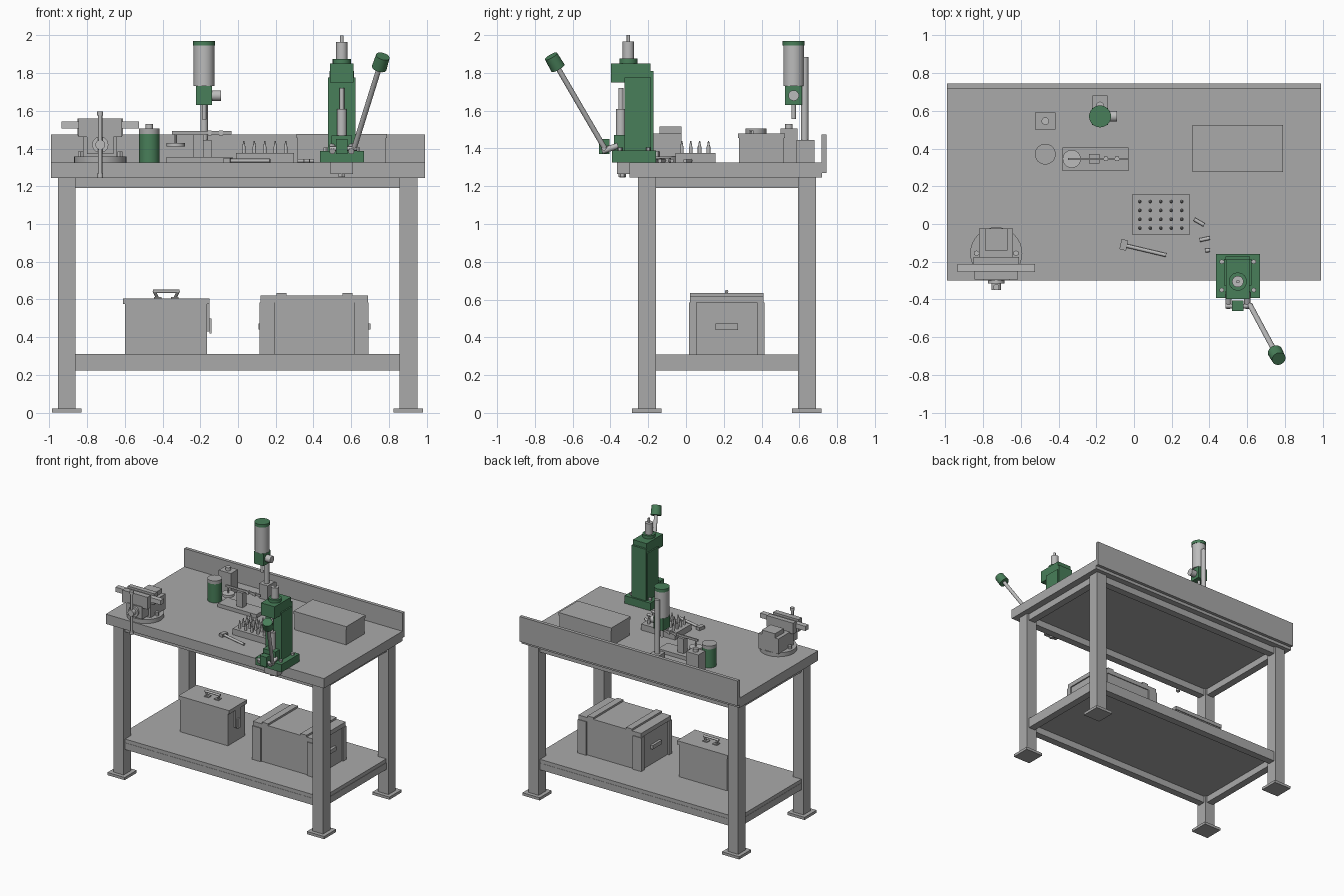
import bpy, bmesh, math
from mathutils import Vector, Matrix


def material(name, rgb):
    m = bpy.data.materials.new(name)
    m.diffuse_color = (*rgb, 1)
    return m


GREY = material("workshop grey", (0.40, 0.40, 0.40))
STEEL = material("light steel", (0.50, 0.50, 0.50))
GREEN = material("machine green", (0.065, 0.21, 0.10))


def finish(name, bm, mat, smooth=False):
    me = bpy.data.meshes.new(name)
    bm.to_mesh(me)
    bm.free()
    me.materials.append(mat)
    ob = bpy.data.objects.new(name, me)
    bpy.context.collection.objects.link(ob)
    if smooth:
        bpy.ops.object.select_all(action='DESELECT')
        ob.select_set(True)
        bpy.context.view_layer.objects.active = ob
        bpy.ops.object.shade_smooth_by_angle(angle=math.radians(35))
    return ob


def box(name, x0, x1, y0, y1, z0, z1, mat=GREY, turn=0):
    bm = bmesh.new()
    bmesh.ops.create_cube(bm, size=1)
    mid = Vector(((x0 + x1) / 2, (y0 + y1) / 2, (z0 + z1) / 2))
    m = (Matrix.Translation(mid) @ Matrix.Rotation(math.radians(turn), 4, 'Z')
         @ Matrix.Diagonal((x1 - x0, y1 - y0, z1 - z0, 1)))
    bm.transform(m)
    return finish(name, bm, mat)


def rod(name, a, b, r, mat=STEEL, r2=None, sides=24):
    a, b = Vector(a), Vector(b)
    d = b - a
    bm = bmesh.new()
    bmesh.ops.create_cone(bm, cap_ends=True, segments=sides, radius1=r,
                          radius2=r if r2 is None else r2, depth=d.length)
    bm.transform(Matrix.Translation((a + b) / 2) @ d.to_track_quat('Z', 'Y').to_matrix().to_4x4())
    return finish(name, bm, mat, True)


def upright(name, x, y, z0, z1, r, mat=STEEL, r2=None, sides=24):
    return rod(name, (x, y, z0), (x, y, z1), r, mat, r2, sides)


TOP = 1.325

# Bench: top, backboard, legs, feet, rails, shelf
box("bench_top", -0.99, 0.99, -0.30, 0.72, 1.245, TOP)
box("backboard", -0.99, 0.99, 0.717, 0.745, 1.27, 1.475)
for x in (-0.907, 0.903):
    for y in (-0.207, 0.64):
        box("leg", x - 0.047, x + 0.047, y - 0.047, y + 0.047, 0.02, 1.245)
        box("foot", x - 0.078, x + 0.078, y - 0.078, y + 0.078, 0, 0.022)
for z0, z1 in ((1.19, 1.245), (0.225, 0.28)):
    for y in (-0.207, 0.64):
        box("long_rail", -0.87, 0.87, y - 0.03, y + 0.03, z0, z1)
    for x in (-0.907, 0.903):
        box("side_rail", x - 0.03, x + 0.03, -0.17, 0.60, z0, z1)
box("shelf", -0.935, 0.93, -0.235, 0.668, 0.28, 0.31)

# Small tool case on the shelf
box("case_body", -0.60, -0.165, 0.105, 0.325, 0.31, 0.575)
box("case_lid", -0.61, -0.15, 0.098, 0.332, 0.575, 0.605)
for x, s in ((-0.425, -1), (-0.335, 1)):
    box("case_handle_foot", x - 0.02, x + 0.02, 0.195, 0.235, 0.605, 0.612)
    rod("case_handle_side", (x, 0.215, 0.605), (x + s * 0.02, 0.215, 0.645), 0.008, sides=10)
rod("case_handle_grip", (-0.45, 0.215, 0.643), (-0.31, 0.215, 0.643), 0.009, sides=12)
box("case_latch_plate", -0.165, -0.15, 0.185, 0.245, 0.43, 0.575)
box("case_latch", -0.152, -0.14, 0.20, 0.23, 0.42, 0.50, STEEL)

# Crate with battens and end handles
box("crate_body", 0.13, 0.68, 0.027, 0.403, 0.31, 0.585)
box("crate_lid", 0.12, 0.69, 0.022, 0.41, 0.585, 0.62)
for x0, x1 in ((0.115, 0.195), (0.615, 0.692)):
    for y0, y1 in ((0.015, 0.055), (0.375, 0.415)):
        box("crate_corner", x0, x1, y0, y1, 0.31, 0.585)
for x in (0.23, 0.58):
    box("crate_top_slat", x - 0.027, x + 0.027, 0.022, 0.41, 0.62, 0.635)
for x in (0.122, 0.69):
    box("crate_handle", x - 0.013, x + 0.013, 0.155, 0.275, 0.44, 0.472)

# Bench vise
VX = -0.73
upright("vise_base", VX, -0.155, TOP, 1.358, 0.138, GREY, sides=32)
for s in (-1, 1):
    upright("vise_base_bolt", VX + s * 0.105, -0.155, 1.355, 1.385, 0.015, sides=6)
box("vise_body", VX - 0.09, VX + 0.09, -0.22, -0.025, 1.355, 1.48)
box("vise_anvil", VX - 0.06, VX + 0.06, -0.14, -0.025, 1.48, 1.515)
box("vise_rear_jaw", VX - 0.12, VX + 0.12, -0.215, -0.175, 1.47, 1.56)
box("vise_front_jaw", VX - 0.115, VX + 0.115, -0.295, -0.25, 1.46, 1.56)
box("vise_slide", VX - 0.07, VX + 0.07, -0.30, -0.2, 1.37, 1.47)
box("vise_held_bar", VX - 0.205, VX + 0.205, -0.253, -0.212, 1.505, 1.543, STEEL)
rod("vise_screw_collar", (VX, -0.22, 1.42), (VX, -0.315, 1.42), 0.043)
rod("vise_screw_head", (VX, -0.30, 1.42), (VX, -0.35, 1.42), 0.026)
upright("vise_handle", VX, -0.335, 1.245, 1.595, 0.011, sides=12)
for z in (1.245, 1.575):
    upright("vise_handle_end", VX, -0.335, z, z + 0.022, 0.016, sides=12)

# Green canister and block with knob
upright("canister", -0.47, 0.37, TOP, 1.478, 0.054, GREEN, sides=32)
upright("canister_lid", -0.47, 0.37, 1.478, 1.505, 0.055, GREY, sides=32)
box("measure_block", -0.525, -0.415, 0.50, 0.59, TOP, 1.505)
upright("measure_knob", -0.47, 0.545, 1.505, 1.53, 0.02, sides=16)

# Column stand with green-capped hopper
HX, HY = -0.18, 0.57
box("hopper_stand", -0.22, -0.14, 0.585, 0.68, TOP, 1.445)
upright("hopper_column", HX, 0.628, 1.445, 1.885, 0.02)
upright("hopper_tube", HX, HY, 1.73, 1.945, 0.055, sides=32)
upright("hopper_cap", HX, HY, 1.945, 1.97, 0.058, GREEN, sides=32)
box("hopper_housing", HX - 0.043, HX + 0.043, HY - 0.045, HY + 0.045, 1.63, 1.73, GREEN)
rod("hopper_knob", (-0.14, HY, 1.68), (-0.09, HY, 1.68), 0.028)
upright("hopper_drop_tube", HX, HY, 1.555, 1.63, 0.012, sides=16)

# Beam scale
box("scale_base", -0.38, -0.03, 0.28, 0.405, TOP, 1.355)
box("scale_post", -0.238, -0.183, 0.32, 0.37, 1.355, 1.475)
box("scale_beam", -0.35, -0.035, 0.34, 0.35, 1.475, 1.493)
for x in (-0.15, -0.09):
    box("scale_poise", x - 0.01, x + 0.01, 0.333, 0.357, 1.47, 1.495, STEEL)
upright("scale_pan", -0.33, 0.345, 1.41, 1.43, 0.048)
upright("scale_pan_stem", -0.33, 0.345, 1.43, 1.478, 0.006, sides=10)

# Lidded component box
box("parts_box", 0.315, 0.785, 0.28, 0.52, TOP, 1.455)
box("parts_box_lid", 0.31, 0.79, 0.275, 0.525, 1.455, 1.478)

# Loading block with rounds
box("loading_block", -0.01, 0.297, -0.055, 0.157, TOP, 1.375)
for i in range(5):
    for j in range(4):
        x, y = 0.031 + 0.0555 * i, -0.022 + 0.047 * j
        upright("case", x, y, 1.375, 1.41, 0.010, sides=12)
        upright("bullet", x, y, 1.41, 1.44, 0.008, r2=0.003, sides=12)

# Loose rounds and small mallet
for x, y, length, ang in ((0.345, 0.01, 0.06, -30), (0.375, -0.08, 0.055, 12), (0.39, -0.14, 0.025, 5)):
    d = Vector((math.cos(math.radians(ang)), math.sin(math.radians(ang)), 0)) * length / 2
    c = Vector((x, y, TOP + 0.010))
    rod("loose_round", c - d, c + d, 0.010, sides=12)
rod("mallet_handle", (-0.05, -0.113, 1.336), (0.17, -0.165, 1.336), 0.01, sides=12)
box("mallet_head", -0.072, -0.036, -0.138, -0.083, TOP, 1.35, turn=-13)

# Lever press: base, frame, head
PX = 0.55
box("press_base", 0.435, 0.668, -0.392, -0.158, TOP, 1.388, GREEN)
box("press_column", 0.492, 0.608, -0.325, -0.18, 1.388, 1.775, GREEN)
for s in (-1, 1):
    box("press_side_rib", PX + s * 0.065 - 0.008, PX + s * 0.065 + 0.008, -0.325, -0.185, 1.388, 1.775, GREEN)
    for y in (-0.2, -0.35):
        upright("press_base_bolt", PX + s * 0.085, y, 1.385, 1.405, 0.013, sides=6)
box("press_back_plate", 0.485, 0.615, -0.19, -0.172, 1.388, 1.81, GREEN)
box("press_head", 0.488, 0.612, -0.398, -0.188, 1.75, 1.85, GREEN)
upright("press_collar", PX, -0.305, 1.85, 1.875, 0.048, GREEN)
upright("press_die", PX, -0.305, 1.87, 1.965, 0.03)
upright("press_die_stem", PX, -0.305, 1.965, 2.0, 0.009, sides=12)
upright("press_ram", PX, -0.345, 1.40, 1.61, 0.026)
upright("press_ram_tip", PX, -0.345, 1.61, 1.72, 0.013, sides=16)
box("press_ram_guide", 0.495, 0.605, -0.38, -0.32, 1.388, 1.47, GREEN)

# Press linkage, lever and mounting clamp
for s in (-1, 1):
    rod("press_link", (PX + s * 0.05, -0.36, 1.415), (PX + s * 0.05, -0.445, 1.385), 0.016, sides=12)
rod("press_pivot", (0.485, -0.435, 1.40), (0.63, -0.435, 1.40), 0.012, sides=12)
box("press_yoke", 0.52, 0.58, -0.46, -0.405, 1.37, 1.45, GREEN)
lever_a, lever_b = Vector((0.615, -0.43, 1.40)), Vector((0.757, -0.695, 1.855))
along = (lever_b - lever_a).normalized()
rod("press_lever", lever_a, lever_b, 0.014)
rod("press_lever_knob", lever_b - along * 0.035, lever_b + along * 0.04, 0.04, GREEN, r2=0.037)
box("press_clamp", 0.49, 0.61, -0.365, -0.30, 1.265, TOP)
upright("press_clamp_bolt", PX, -0.338, 1.25, 1.27, 0.02, sides=6)
